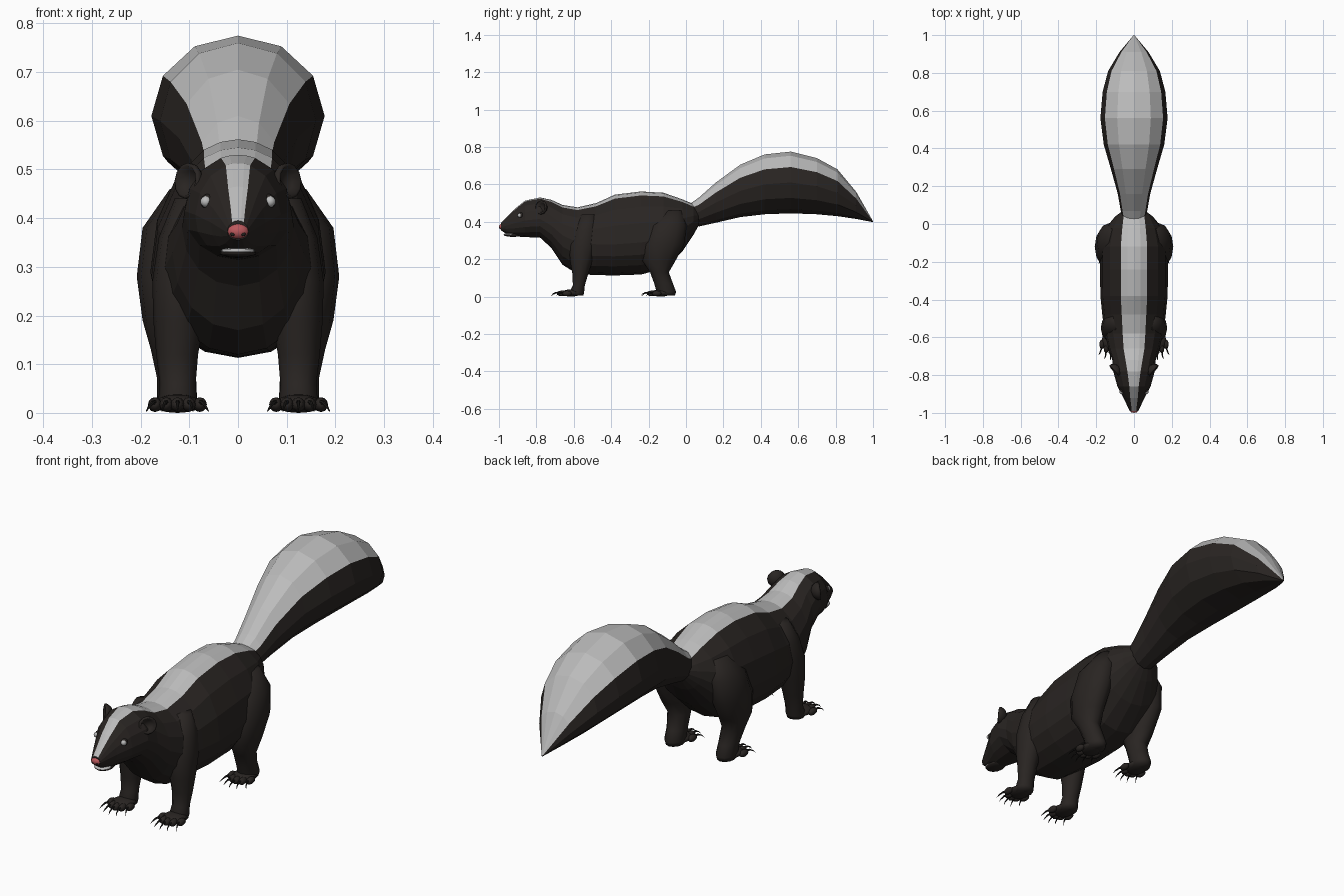
import bpy, bmesh
from math import sin, cos, pi, asin
from mathutils import Vector, Matrix

cube = bpy.data.objects.get("Cube")
if cube:
    bpy.data.objects.remove(cube, do_unlink=True)


def material(name, r, g, b):
    m = bpy.data.materials.new(name)
    m.use_nodes = True
    m.diffuse_color = (r, g, b, 1)
    bsdf = m.node_tree.nodes["Principled BSDF"]
    bsdf.inputs["Base Color"].default_value = (r, g, b, 1)
    bsdf.inputs["Roughness"].default_value = 0.8
    return m


DARK = material("dark_fur", 0.022, 0.018, 0.016)
PALE = material("pale_fur", 0.5, 0.5, 0.5)
PINK = material("nose_pink", 0.5, 0.1, 0.11)
CLAW = material("claw_dark", 0.012, 0.011, 0.01)


def finish(bm, name, mats, mirror=False, smooth=False):
    bmesh.ops.recalc_face_normals(bm, faces=bm.faces)
    mesh = bpy.data.meshes.new(name)
    bm.to_mesh(mesh)
    bm.free()
    obj = bpy.data.objects.new(name, mesh)
    bpy.context.collection.objects.link(obj)
    for m in mats:
        mesh.materials.append(m)
    if mirror:
        obj.modifiers.new("Mirror", "MIRROR").use_clip = False
    if smooth:
        for p in mesh.polygons:
            p.use_smooth = True
    return obj


def loft(bm, rings, pale=()):
    """Skin a list of rings and cap both ends; columns in pale get slot 1."""
    loops = [[bm.verts.new(p) for p in ring] for ring in rings]
    n = len(loops[0])
    for a, b in zip(loops, loops[1:]):
        for i in range(n):
            j = (i + 1) % n
            face = bm.faces.new((a[i], a[j], b[j], b[i]))
            face.material_index = 1 if i in pale else 0
    bm.faces.new(loops[0])
    bm.faces.new(loops[-1])


def striped_ring(y, bottom, top, width, mid, stripe, sides):
    """Upright ring whose first four columns span the back stripe."""
    t = asin(stripe / width)
    angles = [-t + t * k / 2 for k in range(4)]
    angles += [t + (2 * pi - 2 * t) * k / sides for k in range(sides)]
    return [(width * sin(a), y,
             mid + cos(a) * ((top - mid) if cos(a) > 0 else (mid - bottom)))
            for a in angles]


def ellipse(x, y, z, rx, ry, n=12):
    return [(x + rx * cos(2 * pi * k / n), y + ry * sin(2 * pi * k / n), z)
            for k in range(n)]


def ball(bm, centre, size, u=10, v=7):
    mat = Matrix.Translation(centre) @ Matrix.Diagonal((*size, 1))
    bmesh.ops.create_uvsphere(bm, u_segments=u, v_segments=v, radius=1, matrix=mat)


# Body and head: y, bottom, top, half width, height of widest point, stripe
BODY = [
    (-.99, .355, .395, .022, .372, .012),
    (-.96, .335, .425, .037, .38, .015),
    (-.92, .322, .465, .056, .39, .02),
    (-.86, .318, .513, .088, .40, .025),
    (-.78, .315, .53, .11, .41, .035),
    (-.72, .26, .517, .115, .38, .045),
    (-.66, .17, .49, .135, .33, .055),
    (-.58, .12, .477, .155, .29, .06),
    (-.48, .115, .50, .168, .28, .065),
    (-.38, .113, .545, .178, .28, .07),
    (-.24, .118, .562, .18, .29, .07),
    (-.12, .15, .555, .178, .31, .07),
    (-.02, .24, .52, .15, .36, .062),
    (.04, .33, .495, .10, .41, .055),
    (.07, .385, .47, .06, .43, .04),
]
bm = bmesh.new()
loft(bm, [striped_ring(*s, 14) for s in BODY], range(4))
finish(bm, "body_and_head", [DARK, PALE])

# Tail: y, bottom, top, half width
TAIL = [
    (.02, .39, .495, .06), (.07, .375, .53, .07), (.16, .395, .61, .086),
    (.29, .425, .705, .122), (.42, .44, .76, .16), (.56, .445, .775, .178),
    (.70, .44, .74, .166), (.81, .43, .68, .137), (.91, .415, .56, .077),
    (1.0, .398, .402, .002),
]
bm = bmesh.new()
loft(bm, [striped_ring(y, b, t, w, (b + t) / 2, w * .866, 8)
          for y, b, t, w in TAIL], range(4))
finish(bm, "tail", [DARK, PALE])

# Legs: x, y, z, x radius, y radius from top to ankle
FRONT = [
    (.09, -.52, .44, .04, .04), (.108, -.535, .36, .055, .065),
    (.118, -.55, .27, .058, .075), (.122, -.56, .19, .052, .06),
    (.125, -.565, .12, .043, .042), (.124, -.573, .06, .037, .032),
    (.124, -.585, .02, .04, .04), (.124, -.585, .005, .036, .036),
]
HIND = [
    (.10, -.07, .46, .04, .05), (.13, -.095, .38, .066, .10),
    (.142, -.12, .28, .066, .11), (.14, -.145, .19, .056, .088),
    (.132, -.142, .13, .047, .05), (.126, -.12, .07, .04, .05),
    (.125, -.105, .025, .041, .052), (.125, -.105, .005, .036, .046),
]
for name, sections in (("front", FRONT), ("hind", HIND)):
    bm = bmesh.new()
    loft(bm, [ellipse(*s) for s in sections])
    finish(bm, name + "_legs", [DARK], mirror=True, smooth=True)

    # Paw pad with five toes, each ending in a hooked claw
    x0, y0 = sections[-1][:2]
    paw, claws = bmesh.new(), bmesh.new()
    ball(paw, (x0, y0 - .03, .019), (.047, .055, .019), 12, 8)
    for k in range(-2, 3):
        x, y = x0 + .023 * k, y0 - .08 + .007 * k * k
        ball(paw, (x, y, .017), (.014, .026, .015), 8, 6)
        hook = [(0, .022, .005), (-.018, .021, .004), (-.033, .013, .0025),
                (-.041, .003, .0005)]
        loft(claws, [[(x + .003 * k * i + r * cos(a * pi / 3), y - .016 + dy,
                       z + r * sin(a * pi / 3)) for a in range(6)]
                     for i, (dy, z, r) in enumerate(hook)])
    finish(paw, name + "_paws", [DARK], mirror=True, smooth=True)
    finish(claws, name + "_claws", [CLAW], mirror=True)

# Cupped ears: radius and depth profile turned forward and outward
CUP = [(.008, .026), (.026, .018), (.037, .002), (.037, -.008),
       (.031, -.010), (.022, .004), (.004, .008)]
bm = bmesh.new()
loft(bm, [ellipse(0, 0, -d, r, r) for r, d in CUP])
facing = Vector((.75, -.65, .1)).to_track_quat("Z", "Y").to_matrix().to_4x4()
bm.transform(Matrix.Translation((.1, -.772, .476)) @ facing)
finish(bm, "ears", [DARK], mirror=True, smooth=True)

# Eyes in dark sockets
for name, size, shift, mat in (("eye_sockets", .016, 0, DARK),
                               ("eyes", .0115, .008, PALE)):
    bm = bmesh.new()
    ball(bm, (.061 + shift * .6, -.881 - shift, .434), (size,) * 3, 12, 8)
    finish(bm, name, [mat], mirror=True, smooth=True)

# Nose with two nostrils
bm = bmesh.new()
ball(bm, (0, -.982, .373), (.024, .018, .017), 12, 8)
finish(bm, "nose", [PINK], smooth=True)
bm = bmesh.new()
ball(bm, (.011, -.994, .367), (.005, .005, .004), 8, 6)
finish(bm, "nostrils", [DARK], mirror=True, smooth=True)

# Lower lip
bm = bmesh.new()
ball(bm, (0, -.94, .333), (.036, .035, .007), 12, 6)
finish(bm, "lower_lip", [PALE], smooth=True)
bm = bmesh.new()
ball(bm, (0, -.925, .329), (.038, .05, .01), 12, 6)
finish(bm, "lower_jaw", [DARK], smooth=True)
